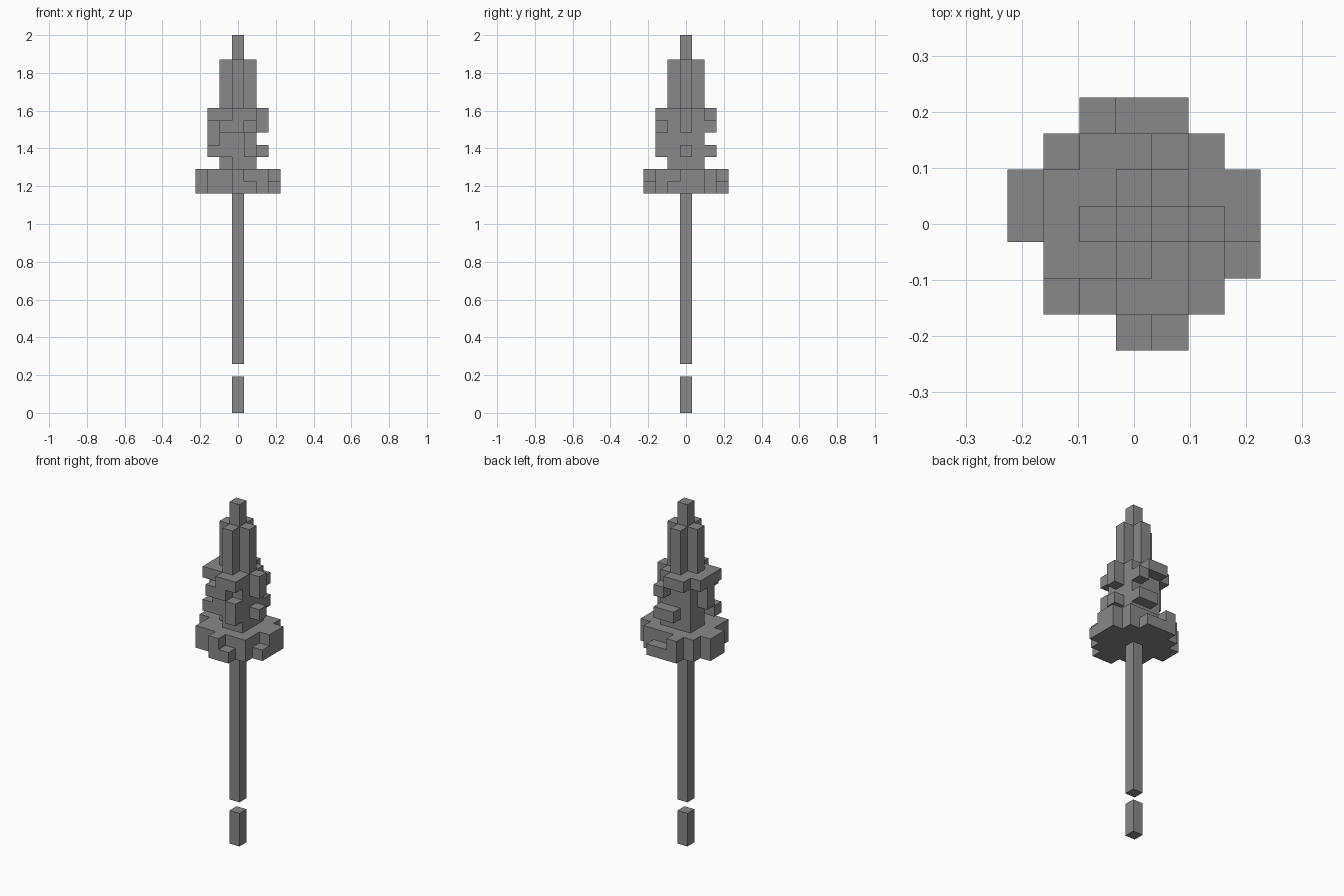
import bpy, bmesh, math
from mathutils import Vector

if "Cube" in bpy.data.objects:
    bpy.data.objects.remove(bpy.data.objects["Cube"], do_unlink=True)

UNIT = 2 / 31  # edge of one block

grey = bpy.data.materials.new("mid_grey")
grey.use_nodes = True
COLOUR = (0.25, 0.25, 0.25, 1)
grey.diffuse_color = COLOUR
grey.node_tree.nodes["Principled BSDF"].inputs["Base Color"].default_value = COLOUR


def blocks(plan, first, last):
    """Cells of a square plan (back row first) repeated from layer first to last."""
    half = len(plan) // 2
    return {(i - half, half - j, k)
            for j, row in enumerate(plan) for i, c in enumerate(row) if c == "#"
            for k in range(first, last + 1)}


def build(name, cells):
    """Skin a set of cells with their outer faces only."""
    bm = bmesh.new()
    for cell in cells:
        for axis in range(3):
            for sign in (-1, 1):
                n = Vector((0, 0, 0))
                n[axis] = sign
                if tuple(int(a + b) for a, b in zip(cell, n)) in cells:
                    continue
                u, v = Vector((0, 0, 0)), Vector((0, 0, 0))
                u[(axis + 1) % 3] = 0.5
                v[(axis + 2) % 3] = 0.5 * sign
                c = Vector(cell) + Vector((0, 0, 0.5)) + n / 2
                bm.faces.new([bm.verts.new((c + p) * UNIT)
                              for p in (-u - v, u - v, u + v, v - u)])
    bmesh.ops.remove_doubles(bm, verts=bm.verts, dist=UNIT / 100)
    bmesh.ops.dissolve_limit(bm, angle_limit=math.radians(1),
                             verts=bm.verts, edges=bm.edges)
    mesh = bpy.data.meshes.new(name)
    bm.to_mesh(mesh)
    bm.free()
    mesh.materials.append(grey)
    bpy.context.collection.objects.link(bpy.data.objects.new(name, mesh))


# Rod with a detached lower end
build("rod_end", blocks(["#"], 0, 2))
build("rod", blocks(["#"], 4, 17))

# Wide collar, two layers
collar = blocks([
    "..###..",
    ".#####.",
    "#######",
    "###.###".replace(".", "#"),
    ".######",
    ".#####.",
    "...##.."], 18, 18)
collar |= blocks([
    "..#....",
    ".#####.",
    "#######",
    "#######",
    ".#####.",
    ".#####.",
    "...#..."], 19, 19)
build("collar", collar)

# Rough body above the collar, layer by layer
body = blocks([
    "###",
    "###",
    ".##"], 20, 20)
body |= blocks([
    "..##.",
    ".###.",
    ".####",
    "####.",
    "...#."], 21, 21)
body |= blocks([
    ".....",
    ".###.",
    "####.",
    ".###.",
    "...#."], 22, 22)
body |= blocks([
    "...#.",
    ".###.",
    "#####",
    ".###.",
    ".##.."], 23, 23)
body |= blocks([
    ".##..",
    "####.",
    "#####",
    "####.",
    "..##."], 24, 24)
build("body", body)

# Cross-shaped neck and tip
build("neck", blocks([".#.", "###", ".#."], 25, 28))
build("tip", blocks(["#"], 29, 30))
